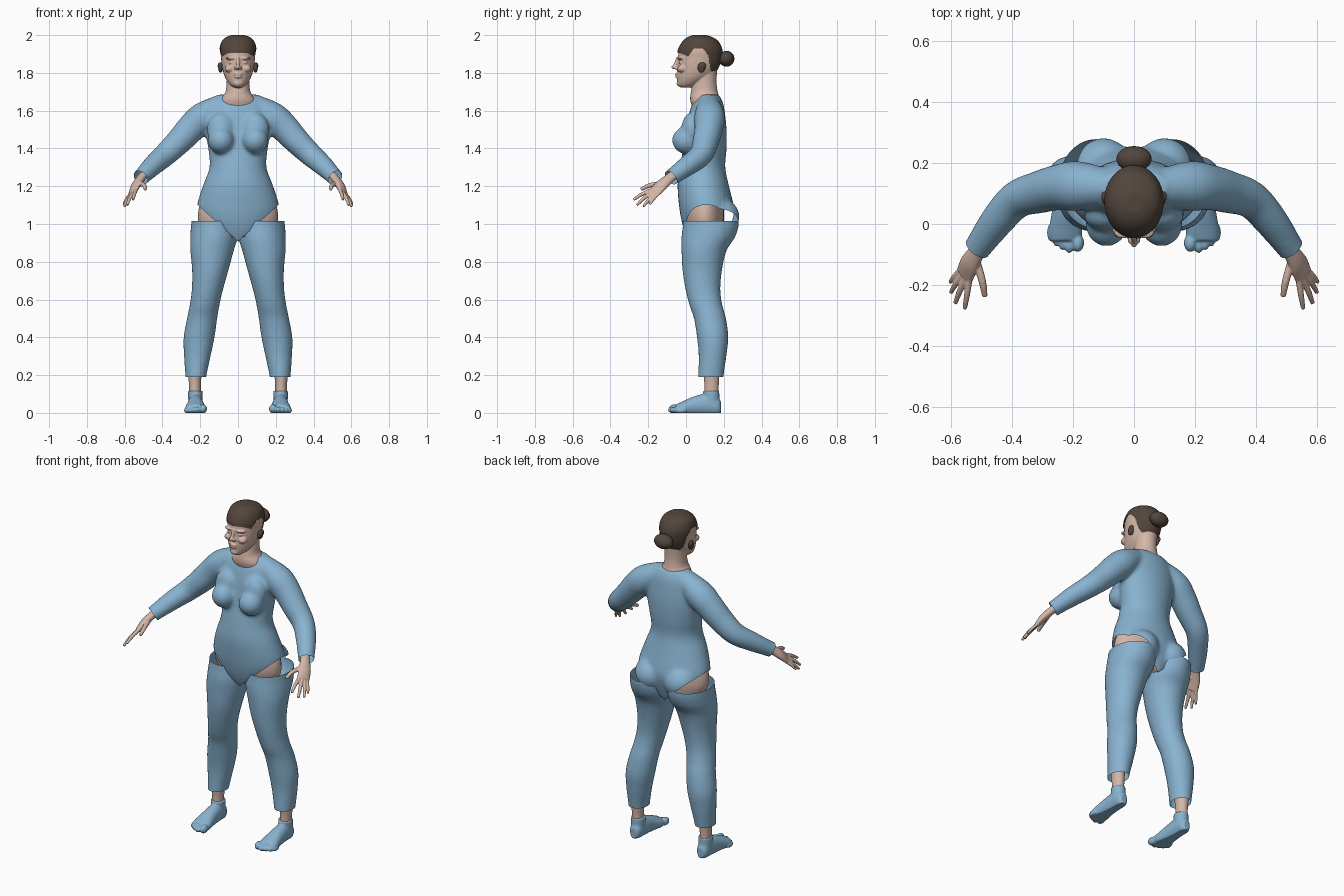
import bpy, bmesh, math
from mathutils import Vector, Matrix

cube = bpy.data.objects.get("Cube")
if cube:
    bpy.data.objects.remove(cube)

X, Y, Z = Vector((1, 0, 0)), Vector((0, 1, 0)), Vector((0, 0, 1))


def material(name, rgb):
    m = bpy.data.materials.new(name)
    m.use_nodes = True
    m.diffuse_color = (*rgb, 1)
    m.node_tree.nodes["Principled BSDF"].inputs["Base Color"].default_value = (*rgb, 1)
    return m


BLUE = material("blue cloth", (0.25, 0.45, 0.63))
SKIN = material("skin", (0.66, 0.47, 0.39))
BROWN = material("brown hair", (0.085, 0.06, 0.045))


def spline(rows, steps=4):
    """Catmull-Rom interpolation of number tuples."""
    out = []
    for i in range(len(rows) - 1):
        a, b, c, d = (rows[max(0, min(len(rows) - 1, i + k))] for k in (-1, 0, 1, 2))
        for s in range(steps):
            t = s / steps
            out.append([0.5 * (2 * q + (r - p) * t + (2 * p - 5 * q + 4 * r - w) * t * t
                               + (3 * q - p - 3 * r + w) * t ** 3)
                        for p, q, r, w in zip(a, b, c, d)])
    return out + [list(rows[-1])]


def loft(bm, rings, u=None, v=None, sides=32):
    """Closed tube through rings (x, y, z, half width, half depth)."""
    pts = spline(rings)
    loops = []
    for i, p in enumerate(pts):
        c, uu, vv = Vector(p[:3]), u, v
        if u is None:
            t = Vector(pts[min(i + 1, len(pts) - 1)][:3]) - Vector(pts[max(i - 1, 0)][:3])
            uu = t.cross(Z).normalized()
            vv = uu.cross(t).normalized()
        angles = [2 * math.pi * k / sides for k in range(sides)]
        loops.append([bm.verts.new(c + uu * p[3] * math.cos(a) + vv * p[4] * math.sin(a))
                      for a in angles])
    for lo, hi in zip(loops, loops[1:]):
        for k in range(sides):
            n = (k + 1) % sides
            bm.faces.new((lo[k], lo[n], hi[n], hi[k]))
    bm.faces.new(loops[0])
    bm.faces.new(loops[-1])


def stack(bm, rows):
    """Upright loft; rows are (z, inner x, outer x, front y, back y)."""
    loft(bm, [((i + o) / 2, (f + b) / 2, z, (o - i) / 2, (b - f) / 2)
              for z, i, o, f, b in rows], X, Y)


def centred(rows):
    return [(z, -w, w, f, b) for z, w, f, b in rows]


def ball(bm, centre, radii):
    bmesh.ops.create_uvsphere(bm, u_segments=24, v_segments=16, radius=1,
                              matrix=Matrix.LocRotScale(Vector(centre), None, Vector(radii)))


def mirror(bm):
    geom = bmesh.ops.duplicate(bm, geom=bm.verts[:] + bm.edges[:] + bm.faces[:])["geom"]
    for v in geom:
        if isinstance(v, bmesh.types.BMVert):
            v.co.x *= -1


def cut(bm, co, normal, where):
    """Remove what lies beyond a plane, among the faces chosen by where."""
    faces = [f for f in bm.faces if where(f.calc_center_median())]
    geom = faces + list({e for f in faces for e in f.edges}) + list({v for f in faces for v in f.verts})
    bmesh.ops.bisect_plane(bm, geom=geom, plane_co=co, plane_no=normal, clear_outer=True)


def finish(bm, name, mat, voxel=0, smooth=0, trim=None):
    """Turn overlapping solids into one blended skin, then trim its edges."""
    bmesh.ops.recalc_face_normals(bm, faces=bm.faces[:])
    mesh = bpy.data.meshes.new(name)
    bm.to_mesh(mesh)
    bm.free()
    obj = bpy.data.objects.new(name, mesh)
    bpy.context.collection.objects.link(obj)
    if voxel:
        r = obj.modifiers.new("blend", "REMESH")
        r.mode, r.voxel_size = "VOXEL", voxel
        s = obj.modifiers.new("soften", "SMOOTH")
        s.factor, s.iterations = 0.5, smooth
        dg = bpy.context.evaluated_depsgraph_get()
        baked = bpy.data.meshes.new_from_object(obj.evaluated_get(dg))
        obj.modifiers.clear()
        obj.data = baked
        bpy.data.meshes.remove(mesh)
        baked.name = name
    if trim:
        b = bmesh.new()
        b.from_mesh(obj.data)
        trim(b)
        b.to_mesh(obj.data)
        b.free()
    obj.data.materials.clear()
    obj.data.materials.append(mat)
    for p in obj.data.polygons:
        p.material_index = 0
        p.use_smooth = True
    return obj


# Bodysuit: sleeves, bust and seat blended into the trunk
bm = bmesh.new()
loft(bm, [(.09, .12, 1.625, .062, .062), (.185, .125, 1.565, .082, .08), (.25, .12, 1.505, .075, .077),
          (.31, .105, 1.44, .07, .07), (.385, .08, 1.367, .062, .062), (.45, .01, 1.31, .056, .054),
          (.515, -.08, 1.245, .045, .043), (.55, -.13, 1.21, .043, .042)])
ball(bm, (.09, .002, 1.443), (.07, .076, .072))
ball(bm, (.09, .03, 1.5), (.075, .055, .09))
ball(bm, (.1, .17, 1.04), (.1, .113, .1))
mirror(bm)
stack(bm, centred([(.9, .07, .02, .2), (.94, .13, 0, .22), (1.0, .19, -.02, .24), (1.08, .22, -.035, .255),
                   (1.2, .187, -.045, .228), (1.3, .151, -.034, .208), (1.4, .158, -.015, .215),
                   (1.5, .175, 0, .215), (1.58, .175, .015, .207), (1.64, .15, .035, .197),
                   (1.685, .11, .07, .175)]))


def trim_suit(b):
    for s in (1, -1):
        cut(b, (s * .515, -.08, 1.245), (s * .5, -.65, -.5), lambda c: c.x * s > .42)
        cut(b, (s * .03, 0, .935), (s * .9, 0, -1), lambda c: c.z < 1.16)


finish(bm, "bodysuit", BLUE, .01, 9, trim_suit)

# Trousers: two legs meeting at the crotch
bm = bmesh.new()
stack(bm, [(1.07, .005, .243, -.012, .27), (1.0, .002, .248, -.016, .28), (.93, .002, .253, -.024, .26),
           (.86, .022, .252, -.024, .215), (.75, .052, .243, -.018, .19), (.65, .08, .245, -.002, .182),
           (.57, .098, .256, .018, .193), (.5, .11, .27, .042, .212), (.4, .124, .288, .058, .224),
           (.3, .145, .286, .067, .214), (.19, .168, .278, .064, .198), (.14, .17, .276, .064, .195)])
mirror(bm)


def trim_trousers(b):
    cut(b, (0, 0, 1.015), (0, 0, 1), lambda c: c.z > .9)
    cut(b, (0, 0, .19), (0, 0, -1), lambda c: c.z < .3)


finish(bm, "trousers", BLUE, .01, 6, trim_trousers)

# Bare hips between the two garments
bm = bmesh.new()
stack(bm, centred([(.93, .17, .02, .19), (1.0, .207, 0, .2), (1.06, .211, -.005, .2), (1.13, .195, 0, .2)]))
finish(bm, "hips", SKIN)

# Bare ankles
bm = bmesh.new()
stack(bm, [(.07, .194, .26, .095, .175), (.14, .197, .259, .098, .173), (.24, .19, .268, .09, .18)])
mirror(bm)
finish(bm, "ankles", SKIN)

# Feet with toes, flat soles
bm = bmesh.new()
loft(bm, [(.225, .185, .03, .018, .03), (.225, .165, .038, .034, .05), (.225, .11, .045, .039, .058),
          (.225, .04, .036, .045, .05), (.225, -.02, .023, .055, .037), (.226, -.055, .018, .05, .026)], X, Z)
stack(bm, [(.03, .19, .262, .095, .178), (.08, .188, .264, .092, .177), (.117, .187, .265, .09, .176)])
for x, y, r in ((.185, -.062, .021), (.213, -.066, .0155), (.235, -.056, .0145),
                (.255, -.044, .0135), (.273, -.028, .0125)):
    ball(bm, (x, y, r), (r, .03, r * 1.15))
mirror(bm)


def flatten_sole(b):
    for v in b.verts:
        v.co.z = max(v.co.z, 0)


finish(bm, "feet", BLUE, .005, 3, flatten_sole)

# Hands: palm, thumb and four fingers
bm = bmesh.new()
loft(bm, [(.485, -.045, 1.275, .028, .022), (.515, -.09, 1.24, .029, .022), (.54, -.13, 1.205, .036, .021),
          (.556, -.168, 1.168, .037, .014)],
     Vector((-.61, -.67, .42)).normalized(), Vector((-.72, .25, -.65)).normalized())
digits = [((.518, -.12, 1.215), (.498, -.19, 1.205), (.49, -.238, 1.183), .0125),
          ((.54, -.175, 1.183), (.549, -.235, 1.157), (.556, -.278, 1.128), .01),
          ((.55, -.172, 1.174), (.573, -.222, 1.137), (.587, -.26, 1.1), .01),
          ((.56, -.162, 1.166), (.586, -.198, 1.128), (.602, -.226, 1.092), .0095),
          ((.568, -.148, 1.159), (.592, -.174, 1.13), (.605, -.192, 1.104), .0085)]
for base, mid, tip, r in digits:
    loft(bm, [(*base, r * 1.1, r * 1.1), (*mid, r, r), (*tip, r * .75, r * .75)], sides=12)
mirror(bm)
finish(bm, "hands", SKIN, .004, 2)

# Head and neck with facial forms
skull = [(1.722, .022, -.028, .03), (1.738, .044, -.044, .07), (1.77, .066, -.047, .12),
         (1.8, .077, -.048, .155), (1.84, .086, -.044, .176), (1.88, .09, -.042, .186),
         (1.92, .092, -.036, .186), (1.96, .08, -.012, .166), (1.982, .056, .016, .132), (1.993, .025, .045, .095)]
bm = bmesh.new()
ball(bm, (.036, -.028, 1.877), (.03, .02, .008))
ball(bm, (.035, -.024, 1.855), (.016, .016, .008))
ball(bm, (.045, -.02, 1.822), (.026, .026, .02))
ball(bm, (.012, -.053, 1.826), (.009, .012, .009))
mirror(bm)
ball(bm, (0, -.057, 1.831), (.012, .021, .012))
loft(bm, [(0, -.04, 1.885, .009, .01), (0, -.052, 1.852, .009, .011), (0, -.06, 1.832, .011, .012)], X, Y)
ball(bm, (0, -.045, 1.793), (.024, .014, .006))
ball(bm, (0, -.044, 1.779), (.021, .014, .007))
ball(bm, (0, -.03, 1.744), (.026, .02, .018))
stack(bm, centred(skull))
stack(bm, centred([(1.57, .1, .05, .17), (1.64, .098, .026, .175), (1.668, .088, .022, .176),
                   (1.7, .066, .026, .168), (1.75, .06, .035, .162), (1.82, .06, .045, .165)]))
finish(bm, "head", SKIN, .004, 4)

# Hair cap: a shell over the skull, opened around the face and ears
hairline = [(-.06, 1.91), (-.02, 1.902), (.012, 1.885), (.024, 1.905), (.045, 1.93), (.09, 1.93),
            (.118, 1.89), (.128, 1.82), (.15, 1.785), (.2, 1.775)]


def line_at(y):
    for (a, p), (b, q) in zip(hairline, hairline[1:]):
        if y <= b:
            return p + (q - p) * max(0, (y - a) / (b - a))
    return hairline[-1][1]


def trim_hair(b):
    low = [f for f in b.faces if f.calc_center_median().z < line_at(f.calc_center_median().y)]
    bmesh.ops.delete(b, geom=low, context="FACES")


bm = bmesh.new()
stack(bm, centred([(z + .008, w + .006, f - .006, b + .006) for z, w, f, b in skull]))
finish(bm, "hair_cap", BROWN, .004, 3, trim_hair)

# Hair bun
bm = bmesh.new()
ball(bm, (0, .214, 1.875), (.058, .042, .042))
finish(bm, "hair_bun", BROWN)

# Ears
bm = bmesh.new()
ball(bm, (.092, .082, 1.828), (.013, .021, .028))
ball(bm, (.097, .09, 1.838), (.011, .018, .018))
mirror(bm)
finish(bm, "ears", BROWN, .004, 2)
